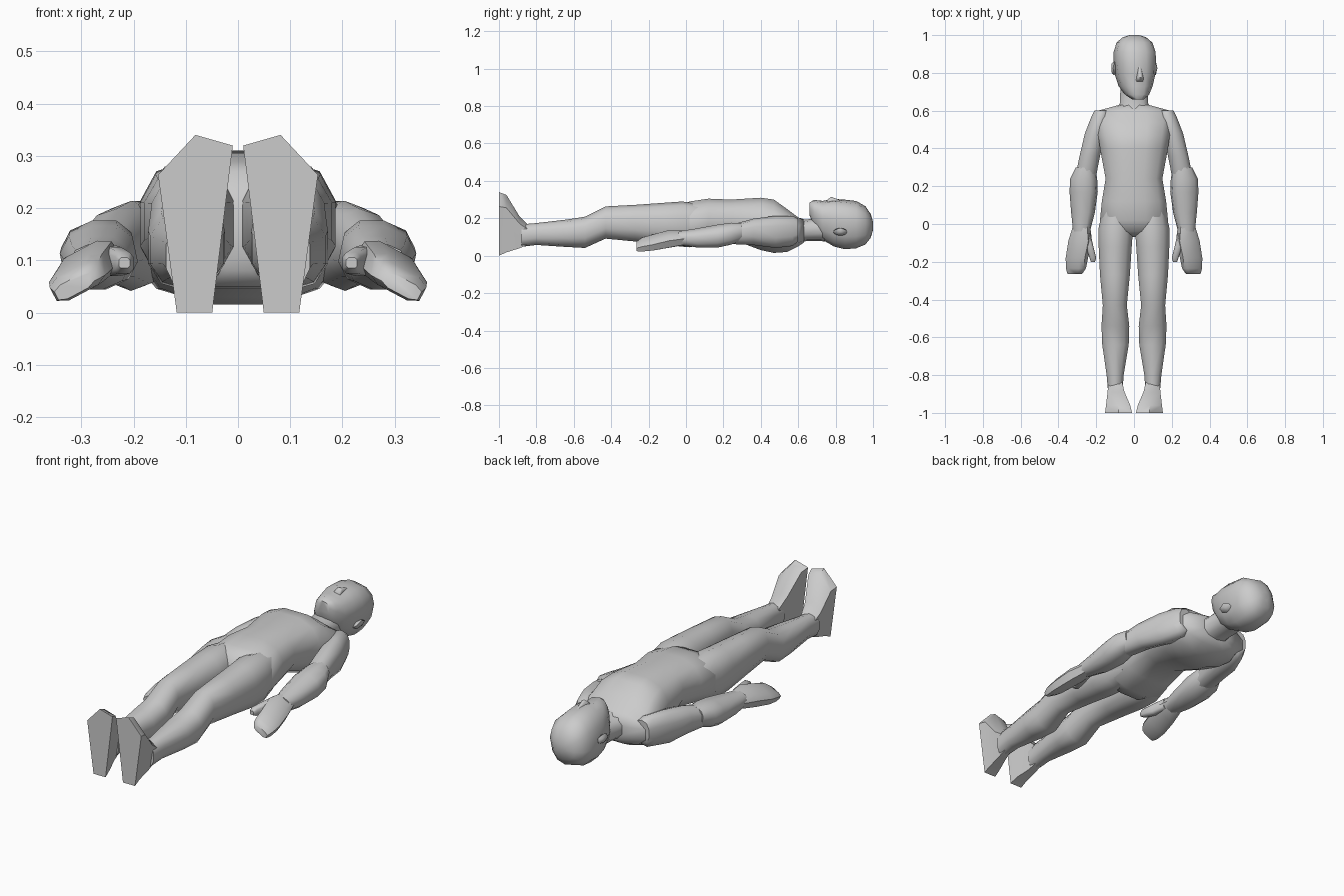
import bpy
import bmesh
import math
from mathutils import Matrix, Vector

default_cube = bpy.data.objects.get("Cube")
if default_cube:
    bpy.data.objects.remove(default_cube, do_unlink=True)

grey = bpy.data.materials.new("plain grey")
grey.use_nodes = True
grey.diffuse_color = (0.6, 0.6, 0.6, 1)
grey.node_tree.nodes["Principled BSDF"].inputs["Base Color"].default_value = grey.diffuse_color


def rounded_outline(sides, power):
    """Unit outline between an ellipse (power one) and a box (power near zero)."""
    points = []
    for step in range(sides):
        angle = math.tau * (step + 0.5) / sides
        across, up = math.cos(angle), math.sin(angle)
        points.append((math.copysign(abs(across) ** power, across),
                       math.copysign(abs(up) ** power, up)))
    widest = max(point[0] for point in points)
    return [(across / widest, up / widest) for across, up in points]


def finish(name, bm, sharp_angle):
    bmesh.ops.recalc_face_normals(bm, faces=bm.faces)
    mesh = bpy.data.meshes.new(name)
    bm.to_mesh(mesh)
    bm.free()
    mesh.materials.append(grey)
    part = bpy.data.objects.new(name, mesh)
    bpy.context.collection.objects.link(part)
    bpy.ops.object.select_all(action='DESELECT')
    part.select_set(True)
    bpy.context.view_layer.objects.active = part
    bpy.ops.object.shade_smooth_by_angle(angle=math.radians(sharp_angle))
    return part


def loft(name, rings, outline, side=1, tilt=0, sharp_angle=55):
    """Skin rings given as y, lowest x, highest x, lowest z, highest z."""
    bm = bmesh.new()
    loops = []
    lean = Matrix.Rotation(math.radians(tilt), 3, 'Y')
    for y, x_low, x_high, z_low, z_high in rings:
        centre = Vector(((x_low + x_high) / 2, y, (z_low + z_high) / 2))
        loop = []
        for across, up in outline:
            offset = Vector((across * (x_high - x_low) / 2, 0, up * (z_high - z_low) / 2))
            spot = centre + lean @ offset
            spot.x *= side
            loop.append(bm.verts.new(spot))
        loops.append(loop)
    for first, second in zip(loops, loops[1:]):
        for index in range(len(outline)):
            following = (index + 1) % len(outline)
            bm.faces.new((first[index], first[following], second[following], second[index]))
    bm.faces.new(loops[0])
    bm.faces.new(loops[-1])
    return finish(name, bm, sharp_angle)


body_outline = rounded_outline(12, 0.8)
limb_outline = rounded_outline(10, 0.85)
hand_outline = rounded_outline(8, 0.6)
foot_outline = [(-0.45, -1), (0.5, -1), (1, 0.55), (0, 1), (-1, 0.88)]

# Trunk from the crotch to the collar
torso_rings = [
    (-0.07, -0.06, 0.06, 0.08, 0.2),
    (-0.04, -0.15, 0.15, 0.05, 0.27),
    (0.02, -0.18, 0.18, 0.045, 0.29),
    (0.12, -0.17, 0.17, 0.07, 0.305),
    (0.24, -0.15, 0.15, 0.09, 0.3),
    (0.4, -0.18, 0.18, 0.03, 0.31),
    (0.47, -0.19, 0.19, 0.015, 0.3),
    (0.54, -0.2, 0.2, 0.02, 0.25),
    (0.6, -0.19, 0.19, 0.05, 0.205),
    (0.63, -0.08, 0.08, 0.07, 0.19),
]
loft("torso", torso_rings, body_outline)

# Neck
neck_rings = [
    (0.57, -0.1, 0.1, 0.06, 0.21),
    (0.64, -0.075, 0.075, 0.08, 0.19),
    (0.76, -0.07, 0.07, 0.08, 0.21),
]
loft("neck", neck_rings, limb_outline)

# Head, built upright and then turned a little sideways
head_rings = [
    (0.66, -0.03, 0.03, 0.22, 0.285),
    (0.685, -0.06, 0.06, 0.16, 0.297),
    (0.73, -0.085, 0.085, 0.09, 0.29),
    (0.79, -0.1, 0.1, 0.055, 0.3),
    (0.85, -0.105, 0.105, 0.04, 0.295),
    (0.91, -0.105, 0.105, 0.045, 0.288),
    (0.96, -0.09, 0.09, 0.065, 0.26),
    (0.988, -0.06, 0.06, 0.1, 0.22),
    (1.0, -0.025, 0.025, 0.14, 0.18),
]
nose_rings = [
    (0.755, -0.02, 0.02, 0.27, 0.3),
    (0.775, -0.018, 0.018, 0.27, 0.318),
    (0.84, -0.008, 0.008, 0.27, 0.294),
]
head_parts = [loft("head", head_rings, body_outline),
              loft("nose", nose_rings, limb_outline)]

for side, label in ((1, "left"), (-1, "right")):
    # Ear
    bm = bmesh.new()
    shape = (Matrix.Translation((side * 0.108, 0.825, 0.15))
             @ Matrix.Rotation(side * 0.4, 4, 'Y')
             @ Matrix.Diagonal((0.016, 0.042, 0.026, 1)))
    bmesh.ops.create_icosphere(bm, subdivisions=1, radius=1, matrix=shape)
    head_parts.append(finish(label + "_ear", bm, 55))

    # Leg from hip to ankle
    leg_rings = [
        (0.08, 0.03, 0.165, 0.08, 0.27),
        (-0.02, 0.005, 0.187, 0.055, 0.285),
        (-0.12, 0.012, 0.187, 0.06, 0.278),
        (-0.27, 0.022, 0.18, 0.08, 0.268),
        (-0.43, 0.038, 0.165, 0.095, 0.26),
        (-0.54, 0.025, 0.172, 0.045, 0.205),
        (-0.64, 0.028, 0.168, 0.05, 0.19),
        (-0.8, 0.055, 0.145, 0.06, 0.172),
        (-0.88, 0.06, 0.138, 0.05, 0.165),
    ]
    loft(label + "_leg", leg_rings, limb_outline, side)

    # Foot with a flat sole
    foot_rings = [
        (-0.84, 0.062, 0.135, 0.06, 0.16),
        (-0.89, 0.05, 0.14, 0.04, 0.21),
        (-0.96, 0.02, 0.148, 0.018, 0.325),
        (-1.0, 0.01, 0.153, 0, 0.34),
    ]
    loft(label + "_foot", foot_rings, foot_outline, side, sharp_angle=40)

    # Upper arm
    upper_arm_rings = [
        (0.6, 0.13, 0.21, 0.08, 0.195),
        (0.57, 0.13, 0.225, 0.055, 0.21),
        (0.48, 0.15, 0.26, 0.045, 0.21),
        (0.36, 0.18, 0.288, 0.06, 0.195),
        (0.23, 0.205, 0.315, 0.065, 0.16),
    ]
    loft(label + "_upper_arm", upper_arm_rings, limb_outline, side)

    # Forearm
    forearm_rings = [
        (0.3, 0.21, 0.305, 0.08, 0.175),
        (0.24, 0.198, 0.335, 0.06, 0.175),
        (0.17, 0.195, 0.338, 0.045, 0.165),
        (0.06, 0.21, 0.33, 0.045, 0.145),
        (-0.04, 0.235, 0.32, 0.06, 0.13),
    ]
    loft(label + "_forearm", forearm_rings, limb_outline, side, tilt=12)

    # Hand, tilted with the palm down and inwards
    hand_rings = [
        (-0.01, 0.235, 0.32, 0.065, 0.125),
        (-0.09, 0.225, 0.345, 0.055, 0.125),
        (-0.18, 0.245, 0.36, 0.04, 0.1),
        (-0.235, 0.255, 0.36, 0.035, 0.085),
        (-0.265, 0.275, 0.352, 0.035, 0.065),
    ]
    loft(label + "_hand", hand_rings, hand_outline, side, tilt=28)

    # Thumb
    thumb_rings = [
        (-0.05, 0.23, 0.27, 0.075, 0.13),
        (-0.12, 0.215, 0.255, 0.07, 0.125),
        (-0.18, 0.2, 0.235, 0.075, 0.115),
        (-0.2, 0.207, 0.228, 0.085, 0.105),
    ]
    loft(label + "_thumb", thumb_rings, hand_outline, side)

pivot = Matrix.Translation((0, 0, 0.15))
turn = pivot @ Matrix.Rotation(math.radians(12), 4, 'Y') @ pivot.inverted()
for part in head_parts:
    part.data.transform(turn)
